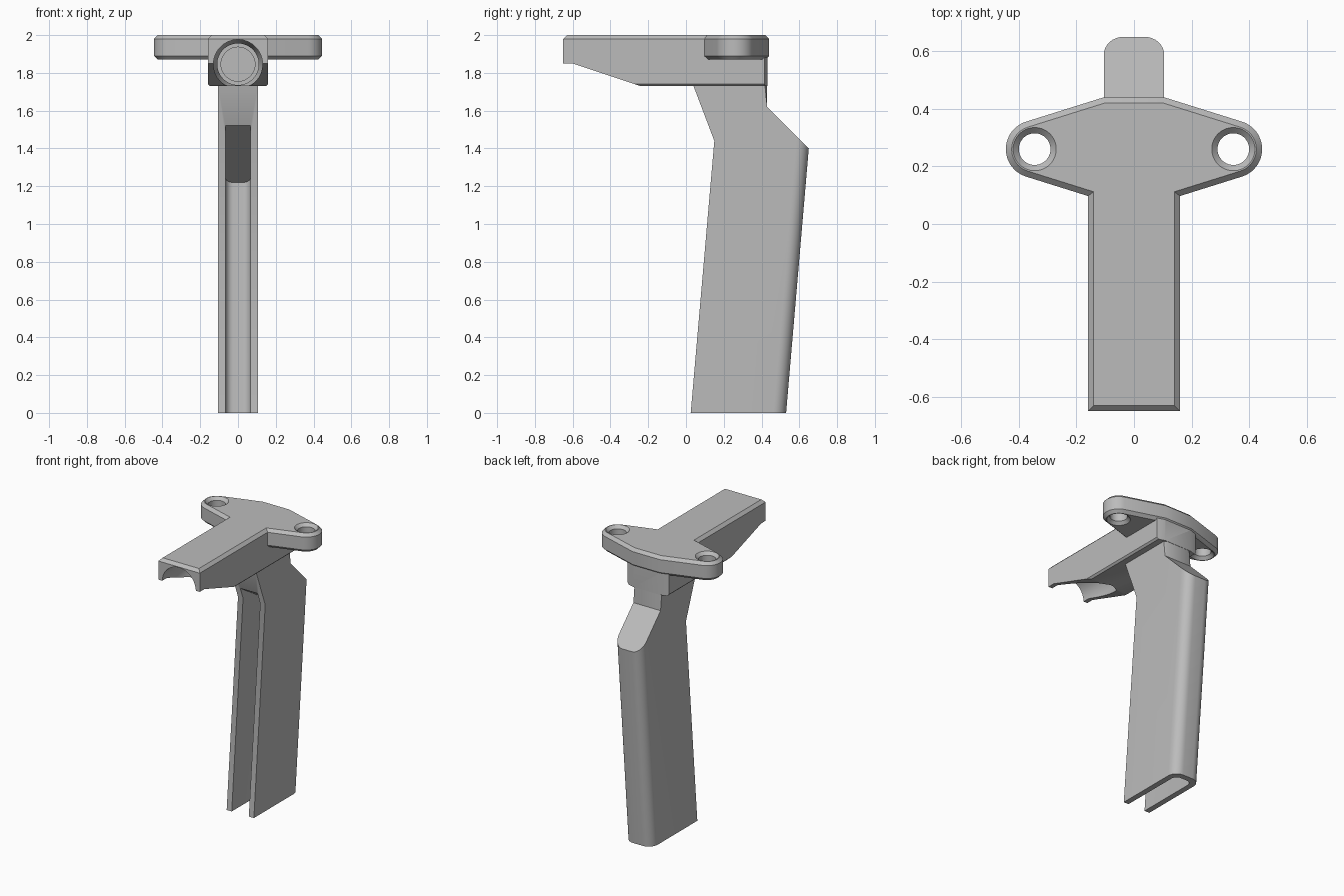
import bpy, bmesh, math
from mathutils import Vector

cube = bpy.data.objects.get("Cube")
if cube:
    bpy.data.objects.remove(cube, do_unlink=True)

# Single grey material
grey = bpy.data.materials.new("plain_grey")
grey.use_nodes = True
COLOR = (0.5, 0.5, 0.5, 1)
grey.diffuse_color = COLOR
for n in grey.node_tree.nodes:
    if n.type == 'BSDF_PRINCIPLED':
        n.inputs["Base Color"].default_value = COLOR
        n.inputs["Roughness"].default_value = 0.6


def finish(bm, name):
    bmesh.ops.recalc_face_normals(bm, faces=bm.faces)
    me = bpy.data.meshes.new(name)
    bm.to_mesh(me)
    bm.free()
    me.materials.append(grey)
    ob = bpy.data.objects.new(name, me)
    bpy.context.collection.objects.link(ob)
    return ob


def prism(points, depth):
    """Extrude a closed 3D outline along the depth vector."""
    bm = bmesh.new()
    face = bm.faces.new([bm.verts.new(p) for p in points])
    ext = bmesh.ops.extrude_face_region(bm, geom=[face], use_keep_orig=True)
    moved = [g for g in ext["geom"] if isinstance(g, bmesh.types.BMVert)]
    bmesh.ops.translate(bm, vec=Vector(depth), verts=moved)
    bmesh.ops.recalc_face_normals(bm, faces=bm.faces)
    return bm


def side_prism(profile, half):
    """Extrude a (y, z) profile across the width."""
    return prism([(-half, y, z) for y, z in profile], (2 * half, 0, 0))


def bevel(bm, test, offset, segments=1):
    edges = [e for e in bm.edges if test(e.verts[0].co, e.verts[1].co)]
    bmesh.ops.bevel(bm, geom=edges, offset=offset, offset_type='OFFSET',
                    segments=segments, profile=0.5, affect='EDGES',
                    clamp_overlap=False)
    bmesh.ops.recalc_face_normals(bm, faces=bm.faces)


def lathe(stations, place, name, n=48):
    """Solid of revolution; stations are (position on axis, radius)."""
    bm = bmesh.new()
    rings = []
    for t, r in stations:
        angles = [2 * math.pi * (i + 0.5) / n for i in range(n)]
        rings.append([bm.verts.new(place(r * math.cos(a), r * math.sin(a), t))
                      for a in angles])
    for a, b in zip(rings, rings[1:]):
        for i in range(n):
            j = (i + 1) % n
            bm.faces.new((a[i], a[j], b[j], b[i]))
    bm.faces.new(rings[0])
    bm.faces.new(rings[-1])
    return finish(bm, name)


def boolean(ob, other, operation):
    """Apply a boolean and remove the helper."""
    mod = ob.modifiers.new("cut", 'BOOLEAN')
    mod.operation = operation
    mod.solver = 'EXACT'
    mod.object = other
    other.hide_render = True
    dg = bpy.context.evaluated_depsgraph_get()
    dg.update()
    me = bpy.data.meshes.new_from_object(ob.evaluated_get(dg))
    ob.modifiers.clear()
    ob.data = me
    bpy.data.objects.remove(other, do_unlink=True)


# Top bar with sloped nose
bm = side_prism([(-0.65, 2.0), (-0.65, 1.85), (-0.60, 1.85), (-0.24, 1.73),
                 (0.432, 1.73), (0.432, 2.0)], 0.16)
slope = math.radians(17.4)
for s in (-1, 1):  # angled rear corners
    cut = bmesh.ops.bisect_plane(
        bm, geom=bm.verts[:] + bm.edges[:] + bm.faces[:], dist=1e-5,
        plane_co=(s * 0.105, 0.432, 0),
        plane_no=(s * math.sin(slope), math.cos(slope), 0), clear_outer=True)
    rim = [g for g in cut["geom_cut"] if isinstance(g, bmesh.types.BMEdge)]
    bmesh.ops.edgenet_fill(bm, edges=rim)
bevel(bm, lambda a, b: min(a.z, b.z) > 1.999, 0.02)
bevel(bm, lambda a, b: max(a.z, b.z) < 1.731 and min(abs(a.x), abs(b.x)) > 0.159
      and abs(a.y - b.y) > 0.3, 0.012)
top_mount = finish(bm, "top_mount")

# Wing plate with rounded lugs
LUG_X, LUG_Y, LUG_R = 0.345, 0.26, 0.10
half_arc = math.pi / 2 - slope
right = [(0.105, 0.08)]
for i in range(21):
    a = -half_arc + 2 * half_arc * i / 20
    right.append((LUG_X + LUG_R * math.cos(a), LUG_Y + LUG_R * math.sin(a)))
right.append((0.105, 0.44))
outline = right + [(-x, y) for x, y in reversed(right)]
bm = prism([(x, y, 1.87) for x, y in outline], (0, 0, 0.13))
bevel(bm, lambda a, b: abs(a.z - b.z) < 1e-4, 0.02)
plate = finish(bm, "wing_plate")
boolean(top_mount, plate, 'UNION')

# Screw holes, countersunk on both faces
for s in (-1, 1):
    hole = lathe([(1.86, 0.085), (1.89, 0.055), (1.98, 0.055), (2.01, 0.085)],
                 lambda u, v, t: (s * LUG_X + u, LUG_Y + v, t), "hole_cutter")
    boolean(top_mount, hole, 'DIFFERENCE')

# Stepped bore opening at the nose
bore = lathe([(-0.70, 0.13), (-0.25, 0.13), (-0.21, 0.11), (0.0, 0.11),
              (0.0, 0.09), (0.03, 0.09)],
             lambda u, v, t: (u, t, 1.846 + v), "bore_cutter")
boolean(top_mount, bore, 'DIFFERENCE')

# Raked grip with rounded back edges and neck
bm = side_prism([(0.025, 0), (0.15, 1.44), (0.04, 1.73), (0.04, 1.76),
                 (0.43, 1.76), (0.43, 1.62), (0.65, 1.40), (0.53, 0)], 0.105)
bevel(bm, lambda a, b: min(a.y, b.y) > 0.5 and abs(a.z - b.z) > 0.5, 0.068, 8)
bevel(bm, lambda a, b: abs(a.y - 0.43) + abs(b.y - 0.43) < 1e-3
      and abs(a.z - b.z) > 0.1, 0.015)
grip = finish(bm, "grip")

# Channel open to the front and the bottom of the grip
bm = side_prism([(-0.1, -0.1), (-0.1, 1.659), (0.595, 1.22), (0.481, -0.1)], 0.066)
bevel(bm, lambda a, b: min(a.y, b.y) > 0.45 and abs(a.z - b.z) > 0.5, 0.04, 6)
boolean(grip, finish(bm, "channel_cutter"), 'DIFFERENCE')

# Smooth the curves, keep the edges crisp
for ob in (top_mount, grip):
    bpy.ops.object.select_all(action='DESELECT')
    ob.select_set(True)
    bpy.context.view_layer.objects.active = ob
    bpy.ops.object.shade_smooth_by_angle(angle=math.radians(30))
